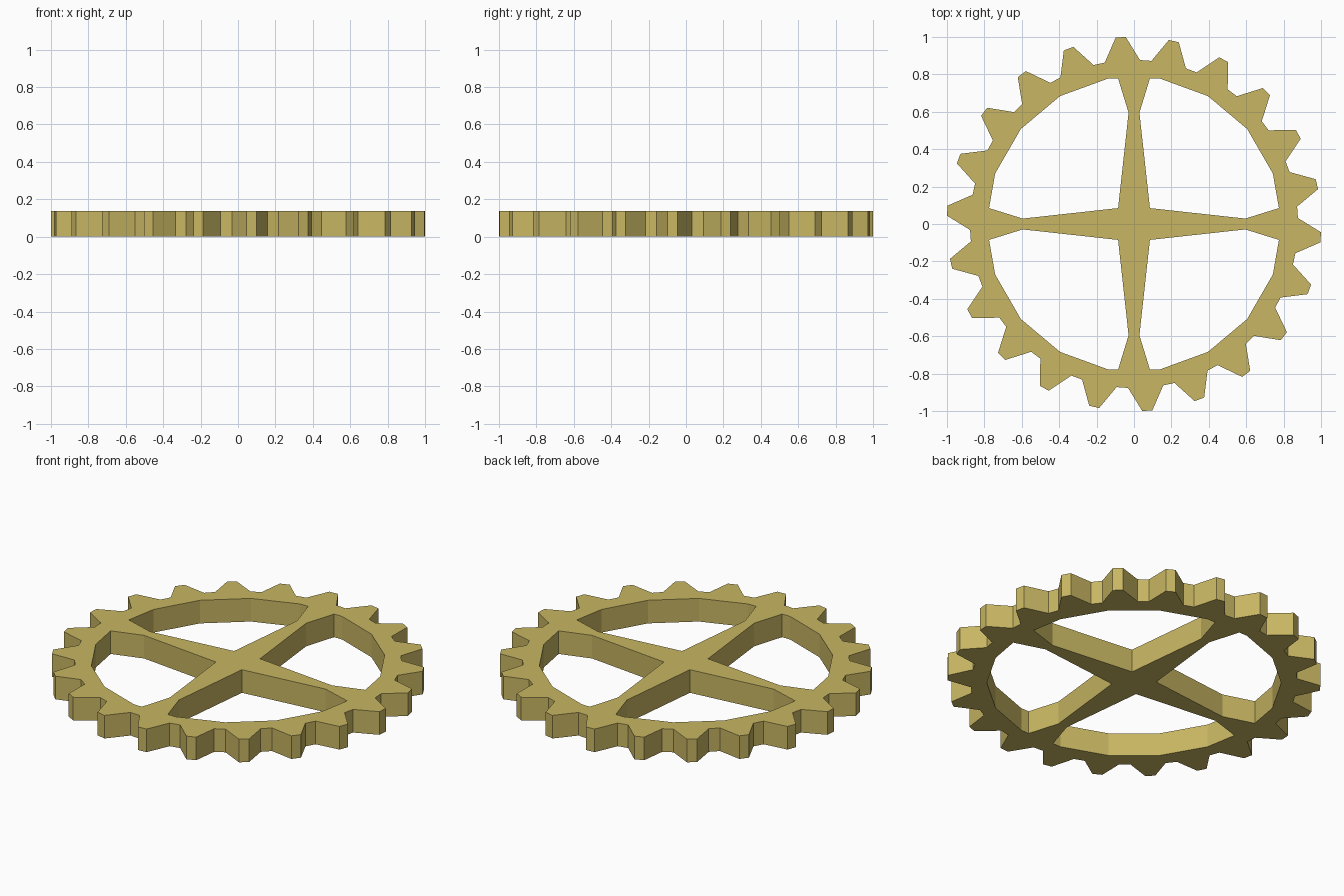
import bpy, bmesh
from math import cos, sin, radians

if "Cube" in bpy.data.objects:
    bpy.data.objects.remove(bpy.data.objects["Cube"])

TEETH, HEIGHT = 22, 0.137
TIP_R, ROOT_R, RIM_R = 1.001, 0.877, 0.79


def polar(r, deg):
    return (r * cos(radians(deg)), r * sin(radians(deg)))


# toothed outer outline: flat tip, sloped flanks, flat root
step = 360 / TEETH
outline = []
for i in range(TEETH):
    a = i * step - step / 4
    outline += [polar(TIP_R, a - 1.55), polar(TIP_R, a + 1.55),
                polar(ROOT_R, a + step / 2 - 2.0), polar(ROOT_R, a + step / 2 + 2.0)]

# one quarter opening: waisted spokes and an 18-sided inner rim
opening = [(0.085, 0.085), (0.595, 0.029), (0.775, 0.085)]
opening += [polar(RIM_R, a) for a in (20, 40, 60, 80)]
opening += [(0.085, 0.778), (0.029, 0.595)]

# filled 2D curve with four mirrored openings
curve = bpy.data.curves.new("gear_profile", 'CURVE')
curve.dimensions = '2D'
curve.fill_mode = 'BOTH'
curve.extrude = HEIGHT / 2
loops = [outline] + [[(x * sx, y * sy) for x, y in opening]
                     for sx in (1, -1) for sy in (1, -1)]
for pts in loops:
    s = curve.splines.new('POLY')
    s.points.add(len(pts) - 1)
    for p, (x, y) in zip(s.points, pts):
        p.co = (x, y, 0, 1)
    s.use_cyclic_u = True
profile = bpy.data.objects.new("gear_profile", curve)
bpy.context.collection.objects.link(profile)
bpy.context.view_layer.update()

# solid gear wheel mesh
mesh = bpy.data.meshes.new_from_object(
    profile.evaluated_get(bpy.context.evaluated_depsgraph_get()))
bpy.data.objects.remove(profile)
bm = bmesh.new()
bm.from_mesh(mesh)
bmesh.ops.remove_doubles(bm, verts=bm.verts, dist=1e-4)
bmesh.ops.translate(bm, verts=bm.verts, vec=(0, 0, HEIGHT / 2))
bmesh.ops.recalc_face_normals(bm, faces=bm.faces)
for f in bm.faces:
    f.smooth = False
bm.to_mesh(mesh)
bm.free()

# brass colour
brass = bpy.data.materials.new("brass")
brass.diffuse_color = (0.58, 0.47, 0.125, 1)
brass.use_nodes = True
brass.node_tree.nodes["Principled BSDF"].inputs["Base Color"].default_value = brass.diffuse_color
mesh.materials.clear()
mesh.materials.append(brass)
gear = bpy.data.objects.new("gear_wheel", mesh)
bpy.context.collection.objects.link(gear)
